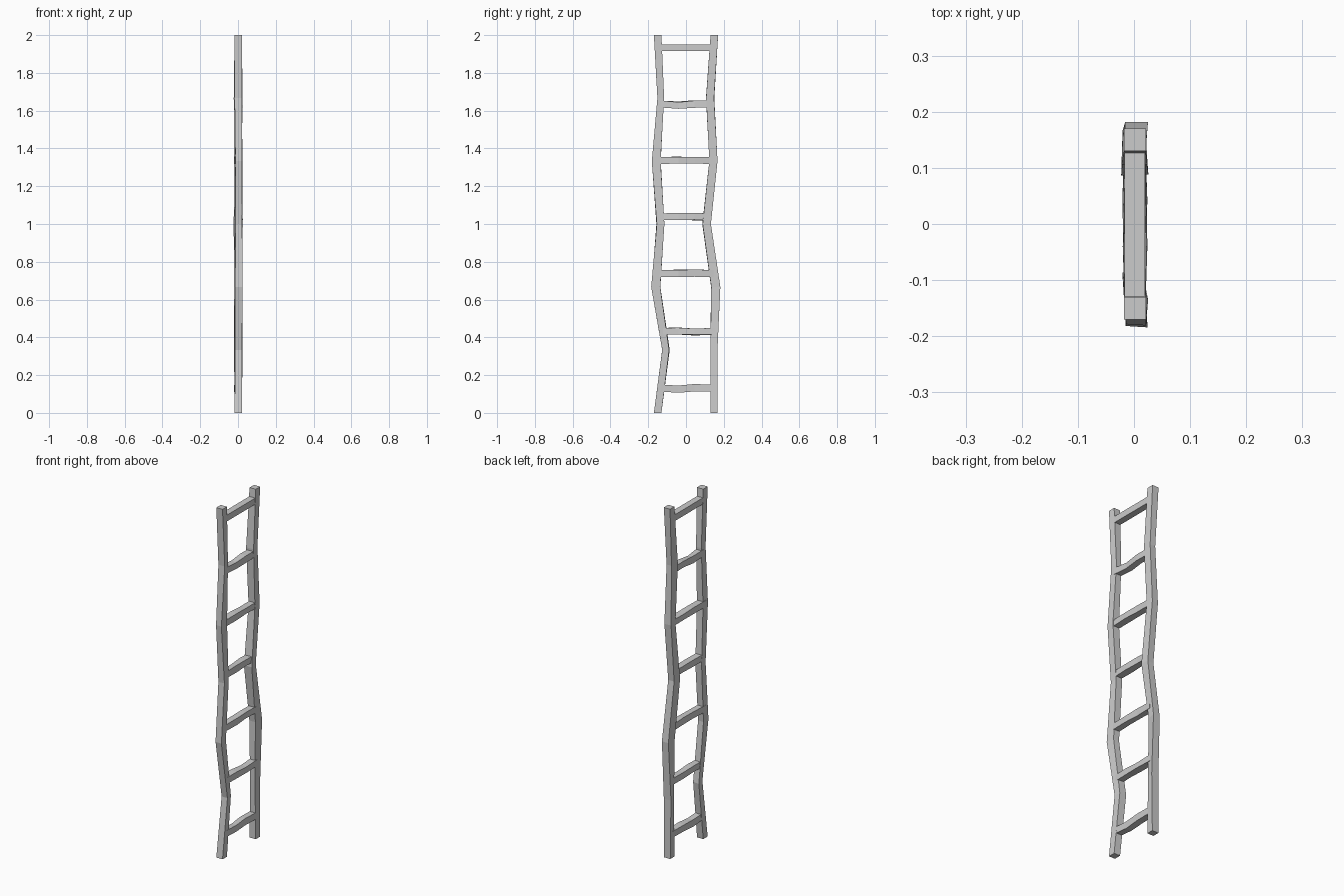
import bpy, bmesh, random

if "Cube" in bpy.data.objects:
    bpy.data.objects.remove(bpy.data.objects["Cube"])

random.seed(4)

def loft(name, rings):
    """Skin a list of four-cornered rings into a closed, flat-faced beam."""
    bm = bmesh.new()
    loops = [[bm.verts.new(p) for p in ring] for ring in rings]
    for a, b in zip(loops, loops[1:]):
        for i in range(4):
            j = (i + 1) % 4
            bm.faces.new((a[i], a[j], b[j], b[i]))
    bm.faces.new(loops[0][::-1])
    bm.faces.new(loops[-1])
    bmesh.ops.recalc_face_normals(bm, faces=bm.faces)
    mesh = bpy.data.meshes.new(name)
    bm.to_mesh(mesh)
    bm.free()
    obj = bpy.data.objects.new(name, mesh)
    bpy.context.collection.objects.link(obj)

def wobble(amount):
    return random.uniform(-amount, amount)

X0, X1 = -0.018, 0.021

# Rails: (min y, max y) at seven evenly spaced heights
rails = {
    "left_rail": [(-.17, -.13), (-.125, -.088), (-.183, -.137), (-.155, -.113),
                  (-.18, -.135), (-.151, -.115), (-.17, -.13)],
    "right_rail": [(.13, .168), (.13, .166), (.133, .18), (.087, .13),
                   (.125, .165), (.107, .15), (.13, .17)],
}
for name, spans in rails.items():
    rings = []
    for i, (y0, y1) in enumerate(spans):
        z = i / 3
        k = 0 if i in (0, 6) else 0.005
        rings.append([(x + wobble(k), y + wobble(k * 0.4), z)
                      for x, y in ((X0, y0), (X1, y0), (X1, y1), (X0, y1))])
    loft(name, rings)

def rail_centre(spans, z):
    i = min(int(z * 3), 5)
    t = z * 3 - i
    return sum(spans[i]) / 2 * (1 - t) + sum(spans[i + 1]) / 2 * t

# Rungs: centre height and sag of the two middle sections
rungs = [(.131, -.006, .002), (.432, 0, -.002), (.738, .001, .003), (1.038, .001, .001),
         (1.336, .001, 0), (1.635, -.006, 0), (1.933, 0, 0)]
for n, (z, sag_a, sag_b) in enumerate(rungs):
    ya = rail_centre(rails["left_rail"], z)
    yb = rail_centre(rails["right_rail"], z)
    rings = []
    for y, dz in ((ya, 0), (-.04, sag_a), (.045, sag_b), (yb, 0)):
        k = 0 if n == 6 or y in (ya, yb) else 0.004
        rings.append([(x + wobble(k), y, z + dz + h + wobble(k * 0.6))
                      for x, h in ((X0 + .001, -.018), (X1 - .001, -.018),
                                   (X1 - .001, .018), (X0 + .001, .018))])
    loft(f"rung_{n + 1}", rings)
